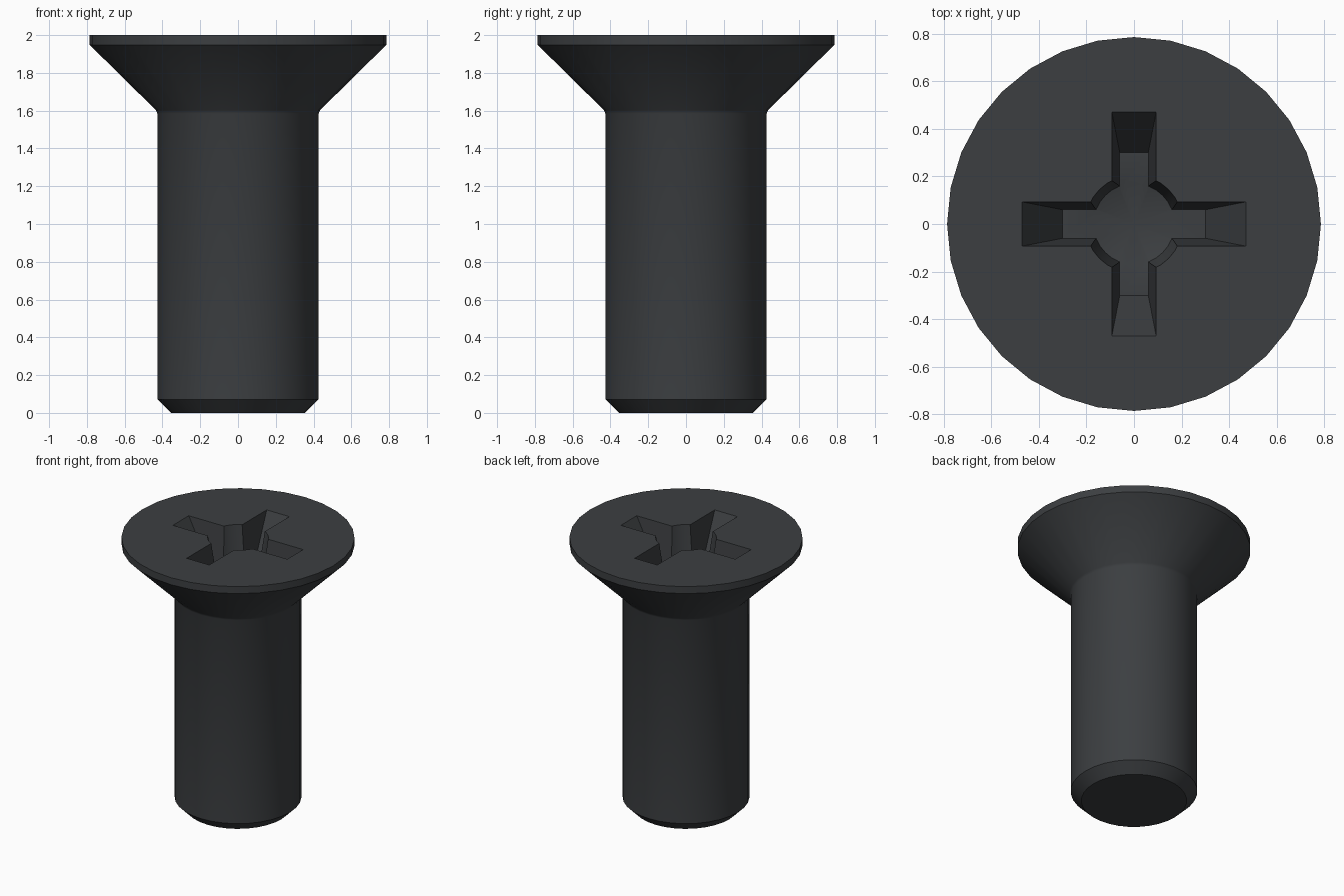
import bpy, bmesh, math

if "Cube" in bpy.data.objects:
    bpy.data.objects.remove(bpy.data.objects["Cube"])

SIDES = 32
TOP = 2.0
DEPTH = 0.27      # depth of the cross slots
LIFT = 0.1        # how far cutters stick out above the head


def finish(name, bm):
    bmesh.ops.recalc_face_normals(bm, faces=bm.faces[:])
    me = bpy.data.meshes.new(name)
    bm.to_mesh(me)
    bm.free()
    ob = bpy.data.objects.new(name, me)
    bpy.context.collection.objects.link(ob)
    return ob


def lathe(name, profile):
    """Closed solid of revolution; a radius of 0 makes a point."""
    bm = bmesh.new()
    rings = []
    for r, z in profile:
        n = SIDES if r > 0 else 1
        rings.append([bm.verts.new((r * math.cos(2 * math.pi * i / SIDES),
                                    r * math.sin(2 * math.pi * i / SIDES), z))
                      for i in range(n)])
    for a, b in zip(rings, rings[1:]):
        for i in range(SIDES):
            j = (i + 1) % SIDES
            if len(b) == 1:
                bm.faces.new((a[i], a[j], b[0]))
            else:
                bm.faces.new((a[i], a[j], b[j], b[i]))
    for ring in (rings[0], rings[-1]):
        if len(ring) > 1:
            bm.faces.new(ring)
    return finish(name, bm)


def tapered_bar(name, low, high, z0, z1):
    """Box whose half sizes change from low to high."""
    bm = bmesh.new()
    bmesh.ops.create_cube(bm, size=2)
    for v in bm.verts:
        hx, hy = high if v.co.z > 0 else low
        v.co = (v.co.x * hx, v.co.y * hy, z1 if v.co.z > 0 else z0)
    return finish(name, bm)


# Screw body: chamfered tip, shaft, countersunk head with a thin rim
screw = lathe("countersunk_screw", [
    (0.355, 0), (0.427, 0.072), (0.427, 1.585), (0.435, 1.603),
    (0.785, 1.948), (0.785, TOP)])

# Cross recess cutters, tapers continued above the head
k = 1 + LIFT / DEPTH
floor = TOP - DEPTH
low = (0.30, 0.06)
high = (0.30 + 0.17 * k, 0.06 + 0.033 * k)
cutters = [
    tapered_bar("slot_cutter_x", low, high, floor, TOP + LIFT),
    tapered_bar("slot_cutter_y", low[::-1], high[::-1], floor, TOP + LIFT),
    lathe("centre_cutter", [(0.17 + 0.035 * k, TOP + LIFT), (0.17, floor), (0, floor - 0.05)]),
]

bpy.context.view_layer.objects.active = screw
screw.select_set(True)
for c in cutters:
    mod = screw.modifiers.new("recess", 'BOOLEAN')
    mod.operation = 'DIFFERENCE'
    mod.solver = 'EXACT'
    mod.object = c
    bpy.ops.object.modifier_apply(modifier=mod.name)
for c in cutters:
    bpy.data.objects.remove(c, do_unlink=True)

# Dark metal finish
mat = bpy.data.materials.new("dark_metal")
mat.diffuse_color = (0.045, 0.049, 0.053, 1)
mat.use_nodes = True
mat.node_tree.nodes["Principled BSDF"].inputs["Base Color"].default_value = mat.diffuse_color
screw.data.materials.clear()
screw.data.materials.append(mat)
bpy.ops.object.shade_smooth_by_angle(angle=math.radians(30))
